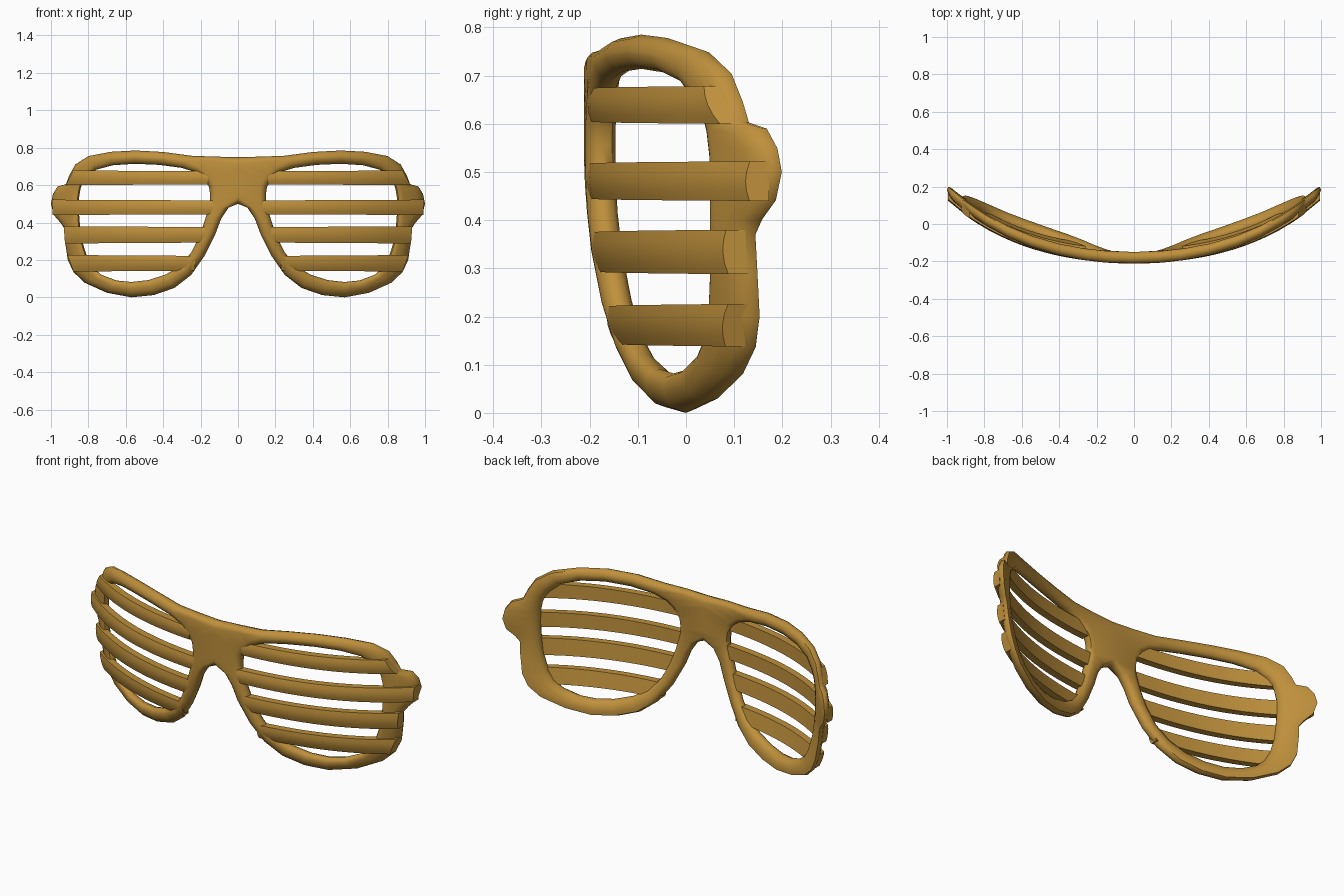
import bpy, bmesh

if "Cube" in bpy.data.objects:
    bpy.data.objects.remove(bpy.data.objects["Cube"])

DEPTH = 0.062
gold = bpy.data.materials.new("golden_plastic")
gold.diffuse_color = (0.52, 0.28, 0.045, 1)
gold.use_nodes = True
gold.node_tree.nodes["Principled BSDF"].inputs["Base Color"].default_value = gold.diffuse_color


def front_y(x, z):
    # wrap-around curve, lower part leaning back
    return -0.212 + 0.26 * x**2 + 0.105 * x**4 + 0.34 * max(0, 0.5 - z)**2


def finish(name, bm, angle):
    bmesh.ops.remove_doubles(bm, verts=bm.verts, dist=1e-5)
    # open the seam on the mirror plane
    seam = [f for f in bm.faces if all(abs(v.co.x) < 1e-4 for v in f.verts)]
    bmesh.ops.delete(bm, geom=seam, context='FACES')
    bmesh.ops.recalc_face_normals(bm, faces=bm.faces)
    me = bpy.data.meshes.new(name)
    bm.to_mesh(me)
    bm.free()
    me.materials.append(gold)
    ob = bpy.data.objects.new(name, me)
    bpy.context.collection.objects.link(ob)
    bpy.ops.object.select_all(action='DESELECT')
    ob.select_set(True)
    bpy.context.view_layer.objects.active = ob
    bpy.ops.object.shade_smooth_by_angle(angle=angle)
    mod = ob.modifiers.new("mirror", 'MIRROR')
    mod.use_mirror_merge = True
    mod.merge_threshold = 0.0005
    return ob


def skin(bm, rings, closed):
    vs = [[bm.verts.new(p) for p in r] for r in rings]
    n, m = len(vs), len(vs[0])
    for i in range(n if closed else n - 1):
        a, b = vs[i], vs[(i + 1) % n]
        for j in range(m):
            k = (j + 1) % m
            bm.faces.new((a[j], a[k], b[k], b[j]))
    if not closed:
        bm.faces.new(vs[0])
        bm.faces.new(vs[-1])


# Frame outlines (x, z): outer edge with hinge lug and bridge, and lens opening
outer = [(0, .75), (.12, .752), (.25, .757), (.4, .777), (.55, .785), (.68, .778),
         (.8, .755), (.87, .71), (.903, .65), (.92, .605), (.965, .592), (.99, .55),
         (1, .5), (.985, .44), (.95, .4), (.93, .37), (.925, .3), (.91, .2),
         (.88, .135), (.82, .078), (.7, .024), (.57, 0), (.45, .012), (.34, .05),
         (.25, .12), (.18, .22), (.12, .34), (.09, .42), (.05, .48), (0, .5),
         (0, .56), (0, .63), (0, .69)]
inner = [(.19, .64), (.23, .67), (.3, .692), (.42, .708), (.55, .714), (.67, .706),
         (.76, .682), (.81, .64), (.832, .61), (.842, .58), (.846, .555), (.85, .53),
         (.85, .5), (.85, .46), (.848, .42), (.843, .37), (.833, .3), (.805, .21),
         (.775, .158), (.73, .12), (.65, .09), (.57, .082), (.48, .092), (.385, .122),
         (.31, .17), (.25, .24), (.205, .33), (.178, .41), (.16, .47), (.15, .51),
         (.15, .555), (.155, .59), (.17, .615)]

# Rounded cross-section: (distance from edge, depth) on front and back
FRONT = [(.008, .2), (.022, .05), (.036, 0)]
BACK = [(.030, 1), (.008, .86)]


def rim_ring(o, i):
    w = ((o[0] - i[0])**2 + (o[1] - i[1])**2) ** .5

    def from_inner(s, d):
        t = min(s / w, .46)
        return i[0] + (o[0] - i[0]) * t, i[1] + (o[1] - i[1]) * t, d

    def from_outer(s, d):
        if o[0] == 0:                           # bridge centre line
            if o[1] in (.75, .5):
                return 0, o[1] + (s if o[1] == .5 else -s), d
            return 0, o[1], (0 if d < .5 else 1)
        t = 1 - min(s / w, .46)
        return i[0] + (o[0] - i[0]) * t, i[1] + (o[1] - i[1]) * t, d

    pts = [(i[0], i[1], .5)]
    pts += [from_inner(s, d) for s, d in FRONT]
    pts += [from_outer(s, d) for s, d in reversed(FRONT)]
    pts += [(o[0], o[1], .5)]
    pts += [from_outer(s, d) for s, d in reversed(BACK)]
    pts += [from_inner(s, d) for s, d in BACK]
    return [(x, front_y(x, z) + d * DEPTH, z) for x, z, d in pts]


bm = bmesh.new()
skin(bm, [rim_ring(o, i) for o, i in zip(outer, inner)], True)
finish("frame", bm, 0.9)

# Slats: (bottom, top, inner end, outer end at bottom, outer end at top)
slats = [(.60, .678, .16, .922, .880), (.44, .522, .13, .992, .994),
         (.288, .38, .165, .925, .932), (.138, .226, .23, .880, .912)]
SEG = 12
for n, (z0, z1, xa, xb0, xb1) in enumerate(slats):
    rings = []
    for k in range(SEG + 1):
        t = k / SEG
        lift = 0.018 * t**2 - 0.006 * (1 - t)   # stands proud at the outer end
        half = 1 - 0.1 * (1 - t)
        ring = []
        for h, d in ((0, .003), (.25, -.003), (.5, -.005), (.75, -.003), (1, .003),
                     (1, .043), (0, .043)):
            x = xa + (xb0 + (xb1 - xb0) * h - xa) * t
            z = (z0 + z1) / 2 + (h - .5) * (z1 - z0) * half
            ring.append((x, front_y(x, z) - lift + d, z))
        rings.append(ring)
    bm = bmesh.new()
    skin(bm, rings, False)
    finish(f"slat_{n + 1}", bm, 0.7)
